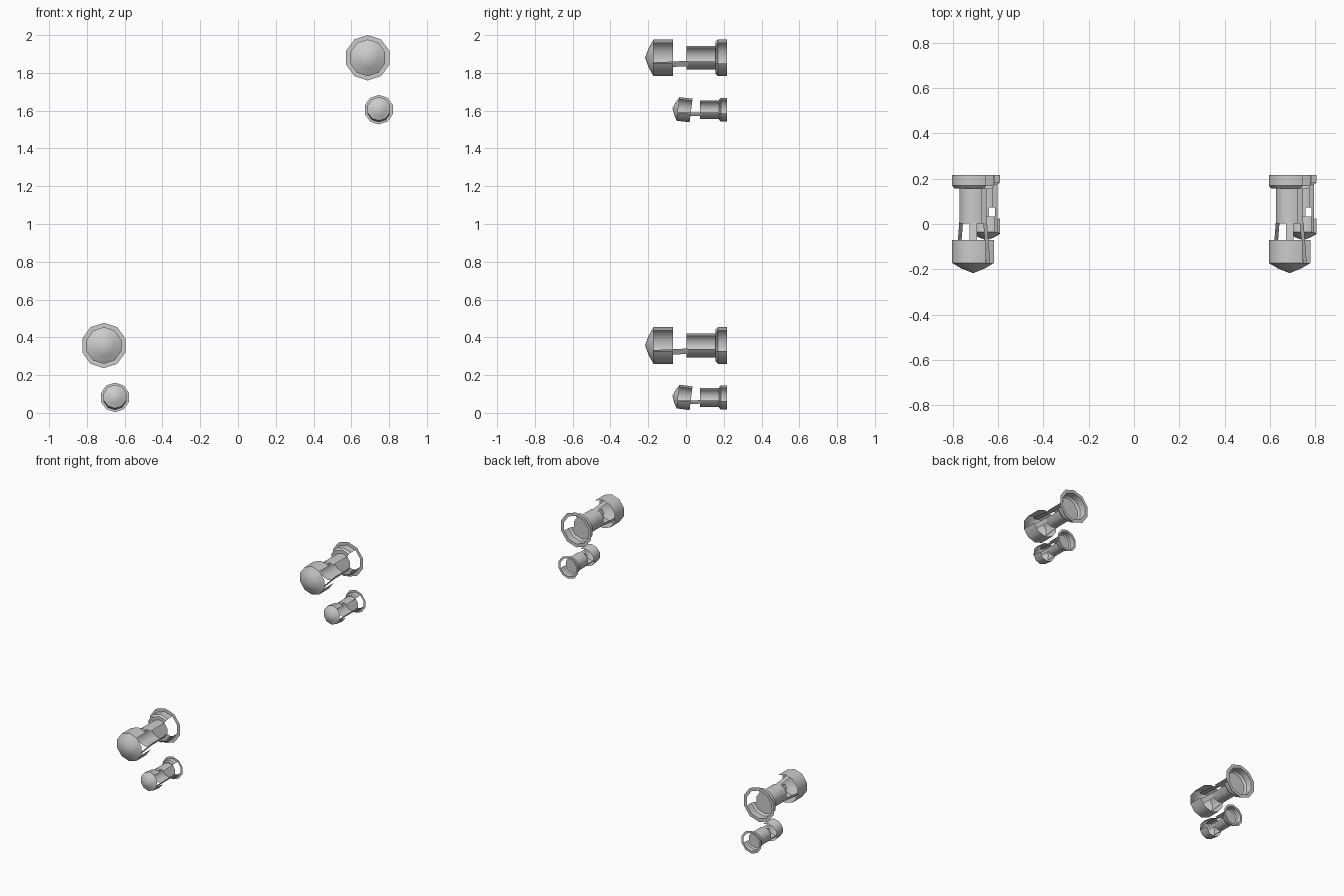
import bpy, bmesh, math
from mathutils import Matrix, Vector

if "Cube" in bpy.data.objects:
    bpy.data.objects.remove(bpy.data.objects["Cube"])

SIDES = 10
OPEN = (0, 1)          # two missing side panels, facing right and up


def ring_point(k, r, y):
    a = math.radians(-18 + 36 * k)
    return Vector((r * math.cos(a), y, r * math.sin(a)))


def finish(name, bm, loc, scale):
    bmesh.ops.remove_doubles(bm, verts=bm.verts, dist=1e-5)
    bmesh.ops.recalc_face_normals(bm, faces=bm.faces)
    mesh = bpy.data.meshes.new(name)
    bm.to_mesh(mesh)
    bm.free()
    ob = bpy.data.objects.new(name, mesh)
    ob.location = loc
    bpy.context.collection.objects.link(ob)
    bpy.context.view_layer.objects.active = ob
    ob.select_set(True)
    bpy.ops.object.shade_smooth_by_angle(angle=math.radians(40))
    ob.select_set(False)
    return ob


def lathe(bm, profile, skip=()):
    # profile holds (y, radius) pairs, spun around the y axis
    for (y0, r0), (y1, r1) in zip(profile, profile[1:]):
        for k in range(SIDES):
            if k in skip:
                continue
            pts = [ring_point(k, r0, y0), ring_point(k + 1, r0, y0)]
            if r0 == 0:
                pts.pop()
            pts.append(ring_point(k + 1, r1, y1))
            if r1 > 0:
                pts.append(ring_point(k, r1, y1))
            bm.faces.new([bm.verts.new(p) for p in pts])


def lamp(prefix, x, z, p):
    loc = (x, 0, z)
    R, neck, rim = p["r"], p["neck"], p["rim"]
    tip, b0, b1, n0, n1, end = p["ys"]

    # pointed front bell, optionally tilted
    bm = bmesh.new()
    lathe(bm, [(tip, 0), (tip + (b0 - tip) * 0.45, R * 0.55), (b0, R)])
    lathe(bm, [(b0, R), (b1, R)], OPEN)
    mid = Vector((0, (b0 + b1) / 2, 0))
    bmesh.ops.rotate(bm, verts=bm.verts, cent=mid,
                     matrix=Matrix.Rotation(math.radians(p["tilt"]), 3, 'X'))
    finish(prefix + "_front_bell", bm, loc, 1)

    # three thin struts joining bell and neck
    bm = bmesh.new()
    for deg in (90, 210, 330):
        a = math.radians(deg)
        out = Vector((math.cos(a), 0, math.sin(a)))
        side = Vector((-math.sin(a), 0, math.cos(a))) * R * 0.17
        front = out * R * 0.8 + Vector((0, b0, 0))
        back = out * neck * 0.97 + Vector((0, n0 + 0.005, 0))
        bm.faces.new([bm.verts.new(v) for v in
                      (front - side, front + side, back + side, back - side)])
    finish(prefix + "_struts", bm, loc, 1)

    # neck and rear cup
    bm = bmesh.new()
    lathe(bm, [(n0, neck), (n1, neck), (n1, R * 0.88),
               (n1 + (end - n1) * 0.2, R), (end, R)], OPEN)
    finish(prefix + "_neck_and_cup", bm, loc, 1)

    # cup floor and flat rear rim
    bm = bmesh.new()
    lathe(bm, [(n1, 0), (n1, neck)])
    finish(prefix + "_cup_floor", bm, loc, 1)
    bm = bmesh.new()
    lathe(bm, [(end, R), (end, rim)])
    finish(prefix + "_rear_rim", bm, loc, 1)


LARGE = dict(r=0.097, neck=0.063, rim=0.12, tilt=0,
             ys=(-0.217, -0.172, -0.07, 0.003, 0.157, 0.217))
SMALL = dict(r=0.063, neck=0.05, rim=0.078, tilt=-7,
             ys=(-0.072, -0.042, 0.027, 0.073, 0.176, 0.217))

# two identical pairs, lower left and upper right
for label, dx, dz in (("lower", 0, 0), ("upper", 1.397, 1.523)):
    lamp(label + "_large", -0.71 + dx, 0.357 + dz, LARGE)
    lamp(label + "_small", -0.651 + dx, 0.082 + dz, SMALL)
